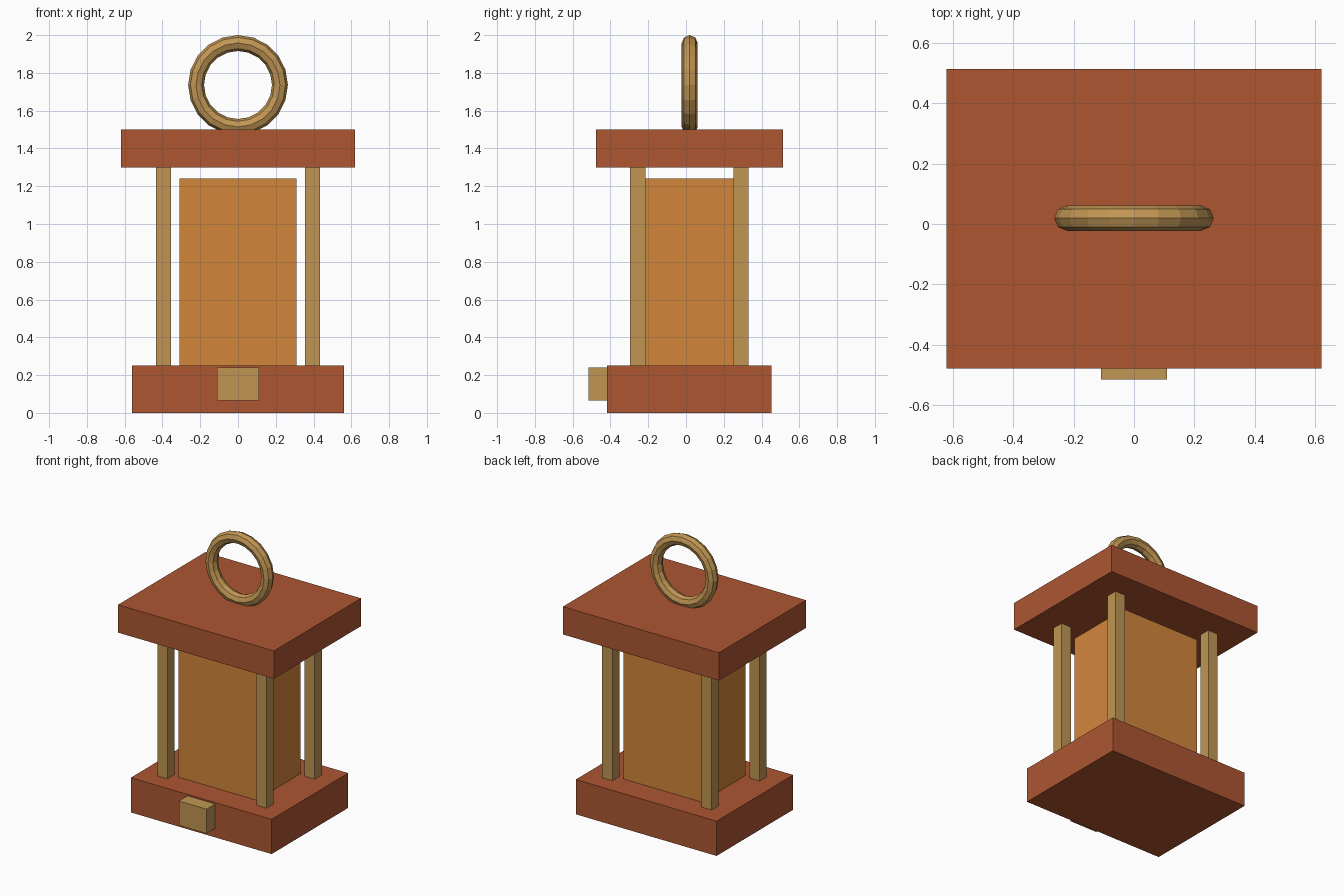
import bpy, bmesh
from math import cos, sin, tau

if "Cube" in bpy.data.objects:
    bpy.data.objects.remove(bpy.data.objects["Cube"])

YC = 0.0175  # depth centre of the lantern body


def material(name, rgb):
    m = bpy.data.materials.new(name)
    m.diffuse_color = (*rgb, 1.0)
    m.use_nodes = True
    m.node_tree.nodes["Principled BSDF"].inputs["Base Color"].default_value = m.diffuse_color
    return m


RED = material("red_wood", (0.418, 0.093, 0.031))
GLOW = material("amber_panel", (0.651, 0.238, 0.044))
BRASS = material("brass", (0.533, 0.305, 0.087))


def finish(name, bm, mat):
    bmesh.ops.recalc_face_normals(bm, faces=bm.faces)
    mesh = bpy.data.meshes.new(name)
    bm.to_mesh(mesh)
    bm.free()
    mesh.materials.append(mat)
    obj = bpy.data.objects.new(name, mesh)
    bpy.context.collection.objects.link(obj)
    return obj


def box(name, lo, hi, mat):
    bm = bmesh.new()
    bmesh.ops.create_cube(bm, size=1.0)
    for v in bm.verts:
        v.co = [(a + b) / 2 + c * (b - a) for a, b, c in zip(lo, hi, v.co)]
    return finish(name, bm, mat)


def ring(name, centre, major, minor, n, sides, mat):
    bm = bmesh.new()
    loops = []
    for i in range(n):
        a = tau * i / n
        loop = []
        for j in range(sides):
            b = tau * j / sides
            r = major + minor * cos(b)
            loop.append(bm.verts.new((centre[0] + r * cos(a),
                                      centre[1] + minor * sin(b),
                                      centre[2] + r * sin(a))))
        loops.append(loop)
    for i in range(n):
        p, q = loops[i], loops[(i + 1) % n]
        for j in range(sides):
            k = (j + 1) % sides
            bm.faces.new((p[j], p[k], q[k], q[j]))
    return finish(name, bm, mat)


# base, roof slab and glowing core
box("base", (-0.56, YC - 0.435, 0), (0.56, YC + 0.435, 0.25), RED)
box("roof", (-0.62, YC - 0.495, 1.30), (0.62, YC + 0.495, 1.50), RED)
box("lantern_core", (-0.31, YC - 0.25, 0.25), (0.31, YC + 0.25, 1.24), GLOW)

# four corner posts
for sx, side in ((-1, "left"), (1, "right")):
    for sy, end in ((-1, "front"), (1, "back")):
        x, y = sx * 0.395, YC + sy * 0.273
        box(f"{end}_{side}_post", (x - 0.04, y - 0.04, 0.25),
            (x + 0.04, y + 0.04, 1.30), BRASS)

# latch block on the front of the base
box("front_latch", (-0.11, -0.515, 0.065), (0.11, YC - 0.435, 0.24), BRASS)

# carrying ring
ring("carry_ring", (0, YC + 0.002, 1.736), 0.222, 0.042, 20, 8, BRASS)
